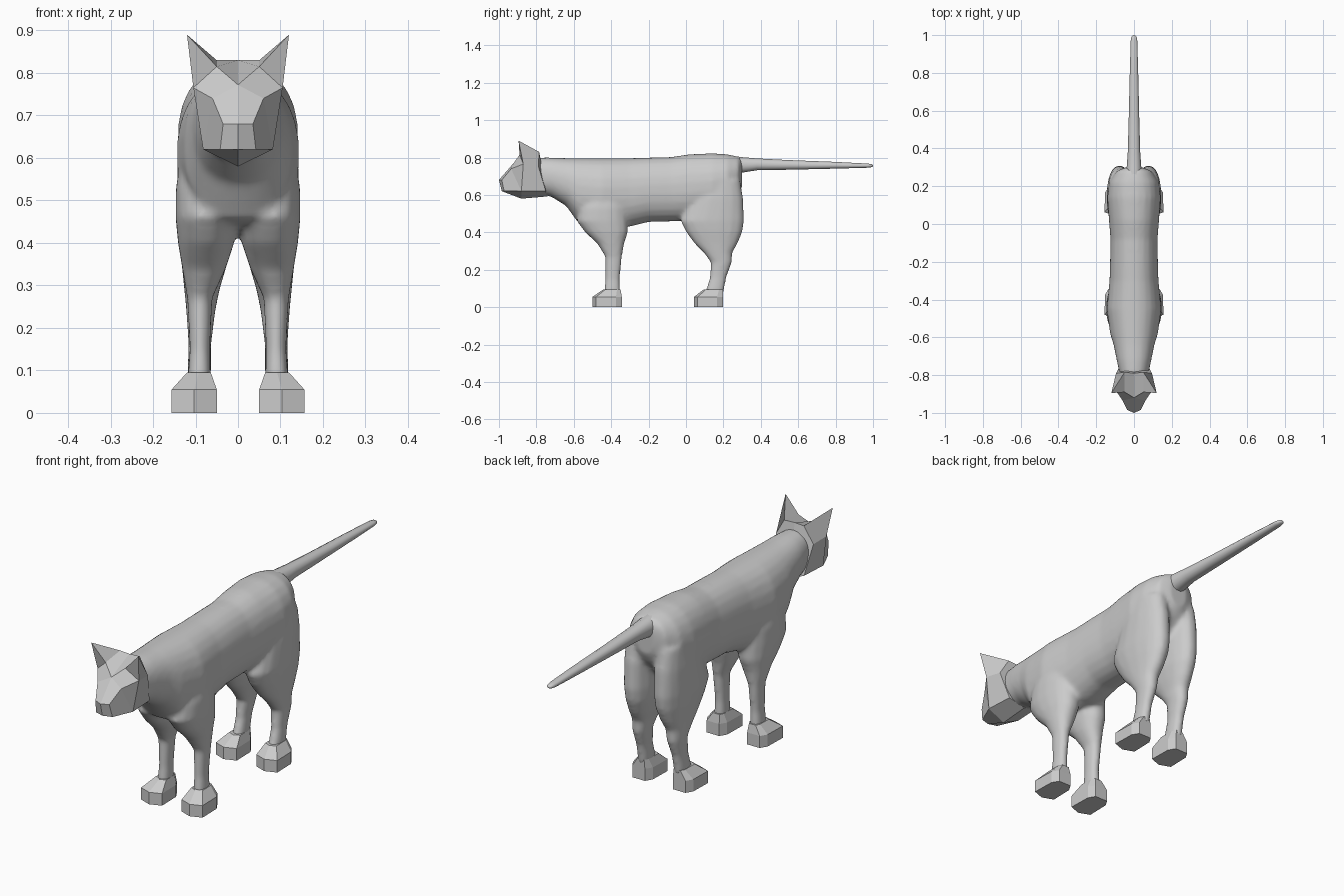
import bpy, bmesh, math


def finish(bm, name, smooth):
    bmesh.ops.recalc_face_normals(bm, faces=bm.faces)
    me = bpy.data.meshes.new(name)
    bm.to_mesh(me)
    bm.free()
    for p in me.polygons:
        p.use_smooth = smooth
    ob = bpy.data.objects.new(name, me)
    bpy.context.collection.objects.link(ob)
    return ob


def loft(bm, rings):
    loops = [[bm.verts.new(p) for p in ring] for ring in rings]
    n = len(loops[0])
    for a, b in zip(loops, loops[1:]):
        for i in range(n):
            j = (i + 1) % n
            bm.faces.new((a[i], a[j], b[j], b[i]))
    bm.faces.new(loops[0])
    bm.faces.new(loops[-1])


def oval(n, e=2.2):
    pts = []
    for i in range(n):
        t = 2 * math.pi * (i + 0.5) / n
        c, s = math.cos(t), math.sin(t)
        pts.append((math.copysign(abs(c) ** (2 / e), c), math.copysign(abs(s) ** (2 / e), s)))
    return pts


def along_y(bm, table, n):
    # rows: y, bottom z, top z, half width
    loft(bm, [[(w * c, y, (z0 + z1) / 2 + (z1 - z0) / 2 * s) for c, s in oval(n)]
              for y, z0, z1, w in table])


def along_z(bm, table, outline, side):
    # rows: z, y range, x range
    loft(bm, [[(side * ((x0 + x1) / 2 + (x1 - x0) / 2 * c),
                (y0 + y1) / 2 + (y1 - y0) / 2 * s, z) for c, s in outline]
              for z, y0, y1, x0, x1 in table])


TORSO = [(-.80, .61, .80, .075), (-.72, .59, .80, .092), (-.64, .54, .797, .108),
         (-.58, .455, .797, .127), (-.45, .42, .797, .145), (-.30, .43, .797, .13),
         (-.20, .455, .80, .127), (-.08, .458, .803, .125), (.02, .46, .818, .133),
         (.14, .48, .823, .142), (.22, .52, .818, .132), (.28, .60, .805, .095),
         (.30, .64, .79, .045)]
FRONT_LEG = [(.60, -.53, -.35, .04, .135), (.53, -.57, -.32, .02, .147),
             (.46, -.585, -.31, .0, .148), (.40, -.54, -.31, .008, .142),
             (.34, -.475, -.33, .028, .132), (.27, -.432, -.342, .06, .120),
             (.15, -.432, -.353, .065, .114), (.07, -.44, -.35, .063, .12)]
HIND_LEG = [(.68, .08, .29, .02, .135), (.58, .02, .307, .01, .143),
            (.46, -.03, .312, .008, .145), (.40, .0, .302, .013, .14),
            (.34, .045, .277, .028, .132), (.29, .095, .248, .043, .127),
            (.24, .132, .246, .053, .122), (.16, .127, .217, .063, .117),
            (.07, .10, .20, .063, .12)]

# torso and legs, fused into one smooth skin
bm = bmesh.new()
along_y(bm, TORSO, 24)
for side in (1, -1):
    along_z(bm, FRONT_LEG, oval(16), side)
    along_z(bm, HIND_LEG, oval(16), side)
body = finish(bm, "torso_and_legs", True)
rm = body.modifiers.new("fuse", 'REMESH')
rm.mode = 'VOXEL'
rm.voxel_size = 0.01
rm.use_smooth_shade = True
sm = body.modifiers.new("soften", 'SMOOTH')
sm.factor = 0.5
sm.iterations = 8

# tail
bm = bmesh.new()
along_y(bm, [(.14, .74, .815, .03), (.24, .712, .812, .042), (.30, .718, .803, .04),
             (.38, .731, .796, .034), (.55, .734, .787, .029), (.80, .74, .777, .023),
             (.97, .745, .768, .018), (.992, .748, .765, .014), (1.0, .753, .76, .006)], 12)
finish(bm, "tail", True)

# faceted paws
PAW = [(-1, -.75), (0, -1), (1, -.75), (.95, .6), (.6, 1), (-.6, 1), (-.95, .6)]
for label, yf, yb, a0, a1 in (("front", -.50, -.343, -.442, -.35), ("hind", .043, .197, .095, .197)):
    for side, sname in ((1, "left"), (-1, "right")):
        bm = bmesh.new()
        along_z(bm, [(0, yf, yb, .05, .156), (.055, yf, yb, .05, .156),
                     (.095, a0, a1, .064, .12)], PAW, side)
        finish(bm, f"{label}_paw_{sname}", False)

# faceted head with ears: half of it, mirrored
HALF = [(0, -1.0, .68), (0, -.985, .62), (0, -.88, .58), (0, -.92, .772), (0, -.79, .83),
        (.05, -.89, .815), (.12, -.895, .89), (.105, -.87, .765), (.05, -.785, .83),
        (.095, -.79, .755), (.082, -.88, .62), (.06, -.935, .74), (.035, -.985, .68),
        (.042, -.972, .62), (.075, -.75, .62), (0, -.74, .592)]
FACES = ["0 12 13 1", "3 11 12 0", "3 5 7 11", "4 8 5 3", "5 6 7", "5 8 6", "6 8 9 7",
         "11 7 10", "11 10 13 12", "7 9 14 10", "1 13 10 2", "2 10 14 15", "4 15 14 9 8"]
bm = bmesh.new()
for side in (1, -1):
    vs = [bm.verts.new((side * x, y, z)) for x, y, z in HALF]
    for f in FACES:
        bm.faces.new([vs[int(i)] for i in f.split()])
bmesh.ops.remove_doubles(bm, verts=bm.verts, dist=1e-4)
finish(bm, "head", False)
